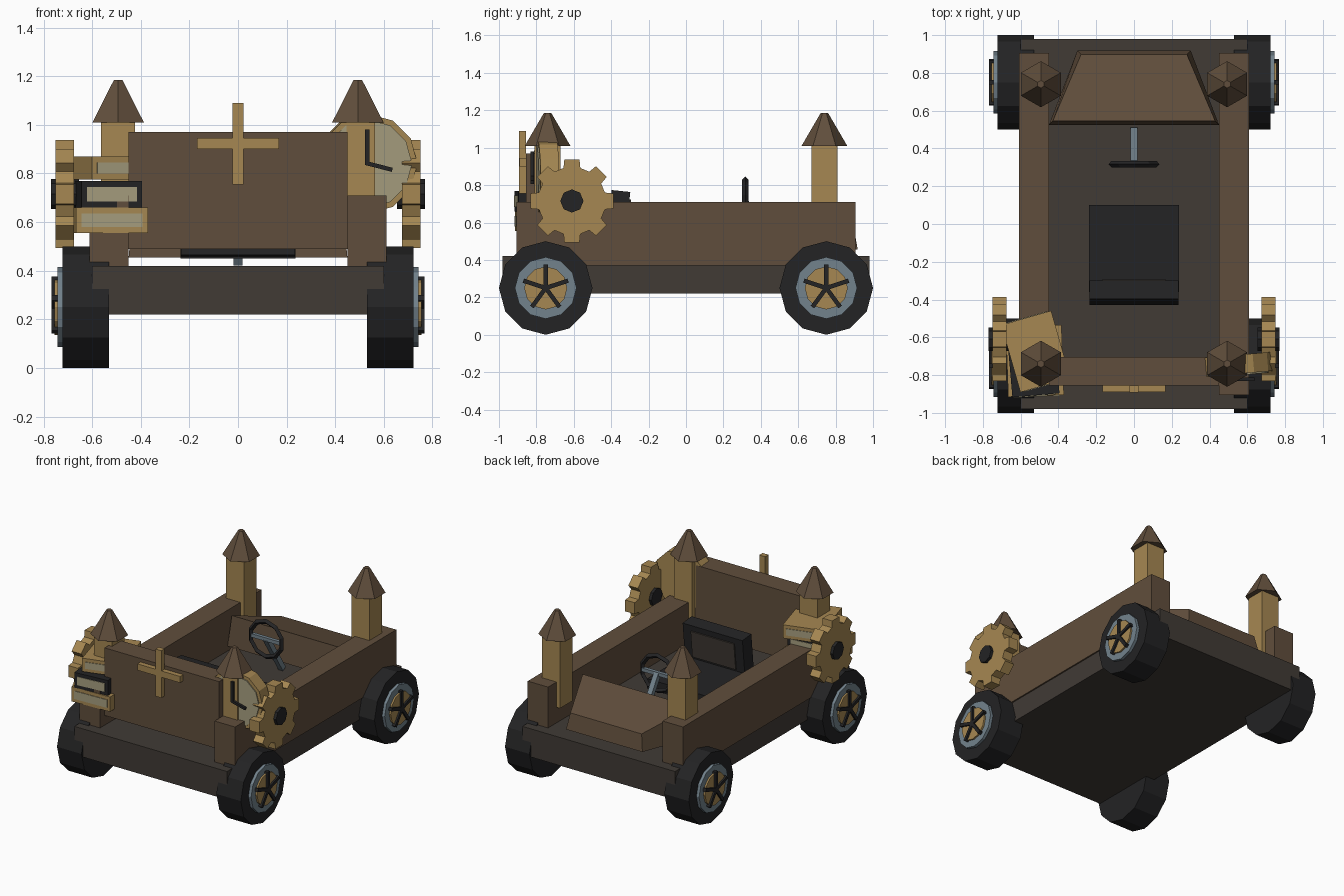
import bpy, bmesh, math
from mathutils import Matrix, Vector

if "Cube" in bpy.data.objects:
    bpy.data.objects.remove(bpy.data.objects["Cube"])


def material(name, r, g, b):
    m = bpy.data.materials.new(name)
    m.diffuse_color = (r, g, b, 1)
    m.use_nodes = True
    m.node_tree.nodes["Principled BSDF"].inputs["Base Color"].default_value = m.diffuse_color
    return m


WOOD = material("brown_wood", 0.118, 0.076, 0.045)
GOLD = material("old_gold", 0.38, 0.245, 0.085)
FLOOR = material("dark_grey", 0.052, 0.043, 0.036)
BLACK = material("black", 0.017, 0.017, 0.018)
STEEL = material("steel_blue", 0.17, 0.225, 0.265)
CREAM = material("aged_cream", 0.38, 0.34, 0.21)


def finish(name, bm, mat, matrix=None):
    if matrix is not None:
        bm.transform(matrix)
    bmesh.ops.recalc_face_normals(bm, faces=bm.faces[:])
    me = bpy.data.meshes.new(name)
    bm.to_mesh(me)
    bm.free()
    me.materials.append(mat)
    ob = bpy.data.objects.new(name, me)
    bpy.context.collection.objects.link(ob)
    return ob


def add_box(bm, size, matrix=Matrix()):
    bmesh.ops.create_cube(bm, size=1, matrix=matrix @ Matrix.Diagonal((*size, 1)))


def box(name, mat, x, y, z, matrix=None):
    """Box from (min, max) ranges."""
    bm = bmesh.new()
    c = [(a + b) / 2 for a, b in (x, y, z)]
    add_box(bm, [b - a for a, b in (x, y, z)], Matrix.Translation(c))
    return finish(name, bm, mat, matrix)


def cone(name, mat, n, r1, r2, depth, matrix):
    bm = bmesh.new()
    bmesh.ops.create_cone(bm, cap_ends=True, segments=n, radius1=r1, radius2=r2,
                          depth=depth, matrix=matrix)
    return finish(name, bm, mat)


def disc_x(name, mat, n, r, x0, x1, y, z):
    m = Matrix.Translation(((x0 + x1) / 2, y, z)) @ Matrix.Rotation(math.pi / 2, 4, 'Y')
    return cone(name, mat, n, r, r, abs(x1 - x0), m)


def rod(name, mat, a, b, w):
    a, b = Vector(a), Vector(b)
    q = (b - a).to_track_quat('Z', 'X').to_matrix().to_4x4()
    bm = bmesh.new()
    add_box(bm, (w, w, (b - a).length), Matrix.Translation((a + b) / 2) @ q)
    return finish(name, bm, mat)


# chassis, side walls, tall front panel
box("chassis", FLOOR, (-.6, .6), (-.98, .98), (.22, .42))
for s, side in ((-1, "left"), (1, "right")):
    box(side + "_wall", WOOD, sorted((s * .45, s * .61)), (-.905, .905), (.37, .71))
box("front_panel", WOOD, (-.45, .45), (-.855, -.705), (.49, .97))

# dashboard: tapered block with a sloping top
bm = bmesh.new()
low = [(-.45, .525), (.45, .525), (.30, .918), (-.30, .918)]
top = [(-.43, .545, .67), (.43, .545, .67), (.28, .898, .57), (-.28, .898, .57)]
lv = [bm.verts.new((x, y, .455)) for x, y in low]
tv = [bm.verts.new(p) for p in top]
bm.faces.new(lv)
bm.faces.new(tv)
for i in range(4):
    j = (i + 1) % 4
    bm.faces.new((lv[i], lv[j], tv[j], tv[i]))
finish("dashboard", bm, WOOD)

# corner towers and wheels
for sx in (-1, 1):
    for sy in (-1, 1):
        tx, ty = sx * .493, sy * .74
        box("tower", GOLD, (tx - .07, tx + .07), (ty - .07, ty + .07), (.53, 1.01))
        cone("tower_roof", WOOD, 6, .122, .02, .175, Matrix.Translation((tx, ty, 1.0975)))
        wy, wz = sy * .75, .25
        disc_x("tyre", BLACK, 12, .25, sx * .53, sx * .722, wy, wz)
        disc_x("wheel_rim", STEEL, 12, .165, sx * .70, sx * .743, wy, wz)
        disc_x("wheel_disc", GOLD, 12, .115, sx * .72, sx * .755, wy, wz)
        # five-armed spokes
        bm = bmesh.new()
        for k in range(5):
            m = (Matrix.Translation((sx * .755, wy, wz)) @ Matrix.Rotation(k * math.tau / 5, 4, 'X')
                 @ Matrix.Translation((0, 0, .063)))
            add_box(bm, (.025, .023, .126), m)
        finish("wheel_spokes", bm, BLACK)

# side gears with eight teeth
for s in (-1, 1):
    bm = bmesh.new()
    ring = []
    for k in range(8):
        a = k * math.tau / 8
        for r, off in ((.182, -.25), (.226, -.18), (.226, .18), (.182, .25)):
            ring.append(bm.verts.new((s * .675, -.61 + r * math.cos(a + off),
                                      .715 + r * math.sin(a + off))))
    f = bm.faces.new(ring)
    ext = bmesh.ops.extrude_face_region(bm, geom=[f], use_keep_orig=True)
    bmesh.ops.translate(bm, vec=(s * .075, 0, 0),
                        verts=[v for v in ext["geom"] if isinstance(v, bmesh.types.BMVert)])
    finish("gear", bm, GOLD)
    disc_x("gear_hub", BLACK, 8, .062, s * .655, s * .77, -.61, .715)

# cross on the front panel
box("cross_upright", GOLD, (-.023, .023), (-.893, -.855), (.755, 1.09))
box("cross_bar", GOLD, (-.168, .168), (-.890, -.855), (.90, .945))

# clock at the right front
C = Matrix.Translation((.53, -.745, .84)) @ Matrix.Rotation(math.radians(5), 4, 'Z')
R = Matrix.Rotation(math.pi / 2, 4, 'X')
cone("clock_case", GOLD, 12, .205, .205, .10, C @ R)
cone("clock_face", CREAM, 12, .182, .182, .009, C @ Matrix.Translation((0, -.053, 0)) @ R)
rod("minute_hand", BLACK, (.532, -.822, .835), (.532, -.822, .98), .017)
rod("hour_hand", BLACK, (.528, -.822, .842), (.635, -.822, .815), .017)

# stack of three books at the left front
for name, mat, cx, cy, w, l, z0, z1, ang in (
        ("top_book", GOLD, -.52, -.675, .275, .37, .775, .87, 16),
        ("middle_book", BLACK, -.535, -.725, .25, .365, .66, .768, 5),
        ("bottom_book", GOLD, -.525, -.725, .295, .37, .555, .66, 2)):
    m = Matrix.Translation((cx, cy, 0)) @ Matrix.Rotation(math.radians(ang), 4, 'Z')
    box(name, mat, (-w / 2, w / 2), (-l / 2, l / 2), (z0, z1), m)
    for s in (-1, 1):
        y = sorted((s * l / 2, s * (l / 2 + .004)))
        box(name + "_pages", CREAM, (-w / 2 + .022, w / 2 - .022), y, (z0 + .024, z1 - .024), m)

# seat with a tilted back and inset pad
box("seat_cushion", BLACK, (-.237, .237), (-.36, .10), (.45, .52))
S = Matrix.Translation((0, -.38, .46)) @ Matrix.Rotation(math.radians(-6), 4, 'X')
box("seat_back", BLACK, (-.235, .235), (-.05, .05), (0, .31), S)
box("seat_pad", FLOOR, (-.17, .17), (.05, .058), (.08, .27), S)

# steering wheel and column
bm = bmesh.new()
N, rings = 10, []
for k in range(N):
    a = k * math.tau / N + math.pi / 2
    rings.append([bm.verts.new((r * math.cos(a), .317 + d, .705 + r * math.sin(a)))
                  for r, d in ((.142, 0), (.125, .017), (.108, 0), (.125, -.017))])
for k in range(N):
    p, q = rings[k], rings[(k + 1) % N]
    for i in range(4):
        j = (i + 1) % 4
        bm.faces.new((p[i], p[j], q[j], q[i]))
finish("steering_wheel", bm, BLACK)
rod("steering_bar", STEEL, (-.115, .32, .705), (.115, .32, .705), .025)
rod("steering_column", STEEL, (0, .32, .705), (0, .495, .43), .036)
